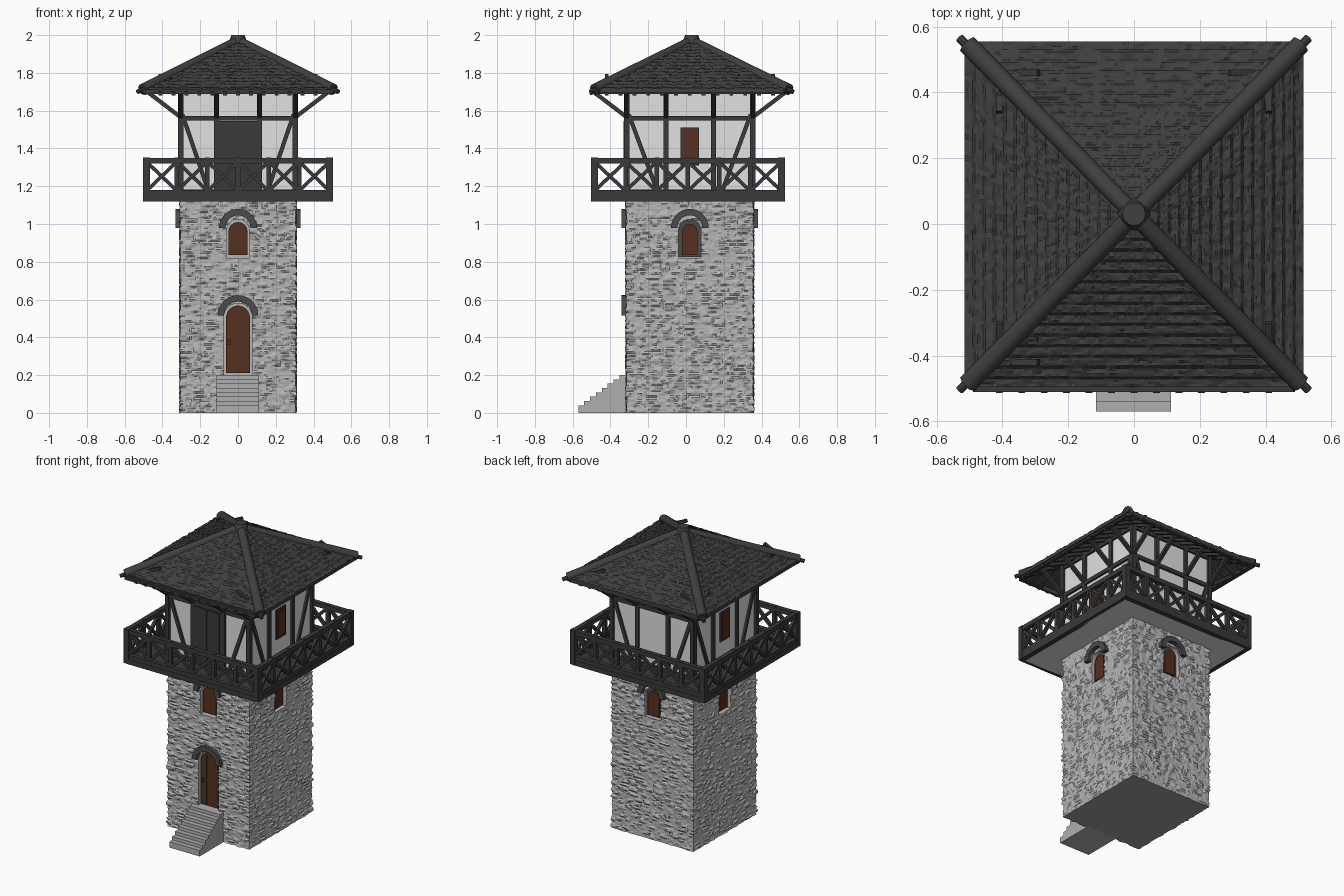
import bpy, bmesh, math
from mathutils import Vector, Matrix, noise

cube = bpy.data.objects.get("Cube")
if cube:
    bpy.data.objects.remove(cube, do_unlink=True)


def material(name, r, g, b):
    m = bpy.data.materials.new(name)
    m.use_nodes = True
    m.diffuse_color = (r, g, b, 1)
    m.node_tree.nodes["Principled BSDF"].inputs["Base Color"].default_value = (r, g, b, 1)
    return m


STONE = material("rough stone", .46, .46, .46)
BASE = material("foundation grey", .34, .34, .34)
STEP = material("step stone", .43, .43, .43)
ARCH = material("dark arch stone", .07, .07, .07)
PLASTER = material("white plaster", .75, .75, .75)
TIMBER = material("dark timber", .042, .042, .042)
ROOF = material("roof shingle", .05, .05, .05)
BROWN = material("brown wood", .095, .03, .012)

WALL = (.31, .34, .02)      # half width, half depth, centre y
RAIL = (.485, .495, .01)
EAVE = (.515, .525, .03)


def at(k, u, out, z, ring=WALL):
    """Point on side k (front, +x, back, -x): u along it, out away from it."""
    hx, hy, cy = ring
    x, y = [(u, -hy - out), (hx + out, u), (-u, hy + out), (-hx - out, -u)][k]
    return Vector((x, y + cy, z))


def half(k, ring):
    return ring[k % 2]


def finish(bm, name, mat, smooth=False):
    bmesh.ops.recalc_face_normals(bm, faces=bm.faces)
    me = bpy.data.meshes.new(name)
    bm.to_mesh(me)
    bm.free()
    ob = bpy.data.objects.new(name, me)
    bpy.context.collection.objects.link(ob)
    if mat:
        me.materials.append(mat)
    if smooth:
        bpy.context.view_layer.objects.active = ob
        ob.select_set(True)
        bpy.ops.object.shade_smooth_by_angle(angle=math.radians(40))
        ob.select_set(False)
    return ob


def box(bm, lo, hi):
    lo, hi = Vector(lo), Vector(hi)
    mat = Matrix.Translation((lo + hi) / 2) @ Matrix.Diagonal((hi - lo).to_4d())
    mat[3][3] = 1
    return bmesh.ops.create_cube(bm, size=1, matrix=mat)


def beam(bm, p, q, w, sides=0, w2=None):
    """Square or round bar from p to q."""
    d = q - p
    mat = Matrix.Translation((p + q) / 2) @ d.to_track_quat('Z', 'Y').to_matrix().to_4x4()
    if sides:
        bmesh.ops.create_cone(bm, cap_ends=True, segments=sides, radius1=w / 2,
                              radius2=(w2 or w) / 2, depth=d.length, matrix=mat)
    else:
        bmesh.ops.create_cube(bm, size=1, matrix=mat @ Matrix.Diagonal((w, w, d.length, 1)))


def prism(bm, k, outline, o1, o2):
    """Extrude a (u, z) outline on side k between two distances from the wall."""
    a = [bm.verts.new(at(k, u, o1, z)) for u, z in outline]
    b = [bm.verts.new(at(k, u, o2, z)) for u, z in outline]
    bm.faces.new(a)
    bm.faces.new(b[::-1])
    for i in range(len(a)):
        j = (i + 1) % len(a)
        bm.faces.new((a[i], b[i], b[j], a[j]))


def arc(r, zc, n=14):
    return [(r * math.cos(math.pi * i / n), zc + r * math.sin(math.pi * i / n)) for i in range(n + 1)]


def arched(w, z0, zc):
    return [(-w, z0), (w, z0)] + arc(w, zc)


# Stone tower shaft: finely divided block with raised stones
bm = bmesh.new()
hx, hy, cy = WALL[0] - .008, WALL[1] - .008, WALL[2]
box(bm, (-hx, cy - hy, 0), (hx, cy + hy, 1.13))
for axis, cuts in ((2, 110), (0, 54), (1, 58)):
    along = [e for e in bm.edges if abs((e.verts[0].co - e.verts[1].co).normalized()[axis]) > .9]
    bmesh.ops.subdivide_edges(bm, edges=along, cuts=cuts, use_grid_fill=True)
for v in bm.verts:
    x, y, z = v.co
    dist, _ = noise.voronoi(Vector((x * 15, y * 15, z * 34)))
    bump = min(.013, .035 * (dist[1] - dist[0])) + .004 * noise.noise(v.co * 40) - .004
    if abs(abs(x) - hx) < 1e-4:
        v.co.x += math.copysign(bump, x)
    if abs(abs(y - cy) - hy) < 1e-4:
        v.co.y += math.copysign(bump, y - cy)
shaft = finish(bm, "stone_tower", STONE)

# Recesses for the entrance and the four arched windows
bm = bmesh.new()
prism(bm, 0, arched(.075, .2, .505), -.045, .06)
for k in range(4):
    prism(bm, k, arched(.06, .82, .965), -.045, .06)
cutter = finish(bm, "opening_cutter", None)
cutter.hide_render = True
mod = shaft.modifiers.new("openings", 'BOOLEAN')
mod.operation, mod.solver, mod.object = 'DIFFERENCE', 'EXACT', cutter
bpy.context.view_layer.objects.active = shaft
bpy.ops.object.modifier_apply(modifier=mod.name)
bpy.data.objects.remove(cutter, do_unlink=True)
shaft.data.materials.append(BASE)
for f in shaft.data.polygons:
    f.material_index = 1 if f.normal.z < -.9 and f.center.z < .01 else 0

# Arches, door leaf, shutters and window frames
arches, leaves, frames = bmesh.new(), bmesh.new(), bmesh.new()
prism(arches, 0, arc(.108, .515) + arc(.074, .515)[::-1], -.02, .022)
prism(leaves, 0, arched(.063, .21, .505), -.06, -.015)
for k in range(4):
    prism(arches, k, arc(.1, .98) + arc(.066, .98)[::-1], -.02, .022)
    if k:
        prism(frames, k, arched(.059, .825, .965), -.06, -.028)
    prism(leaves, k, arched(.04 if k else .05, .835, .96), -.06, -.015)
finish(arches, "arch_stones", ARCH)
finish(frames, "window_frames", ARCH)
finish(leaves, "door_and_shutters", BROWN)
bm = bmesh.new()
for u in (-.022, .022):
    prism(bm, 0, [(u - .002, .215), (u + .002, .215), (u + .002, .55), (u - .002, .55)], -.016, -.012)
prism(bm, 0, [(-.055, .36), (-.04, .36), (-.04, .39), (-.055, .39)], -.016, -.007)
finish(bm, "door_seams", TIMBER)

# Entrance stairs
bm = bmesh.new()
n = 8
for i in range(n):
    box(bm, (-.115, -.57 + i * .031, 0), (.112, -.3, .04 + i * .16 / (n - 1)))
stairs = finish(bm, "entrance_stairs", STEP)

# Balcony deck with pale underside
bm = bmesh.new()
box(bm, (-.48, -.48, 1.118), (.48, .5, 1.16))
deck = finish(bm, "balcony_deck", TIMBER)
deck.data.materials.append(PLASTER)
for f in deck.data.polygons:
    f.material_index = 1 if f.normal.z < -.5 else 0

# Balcony railing: edge beam, handrail, posts and crosses on every side
bm = bmesh.new()
bays = 6
for k in range(4):
    h = half(k, RAIL)
    for z, w in ((1.135, .034), (1.165, .03), (1.335, .03)):
        beam(bm, at(k, -h, 0, z, RAIL), at(k, h, 0, z, RAIL), w)
    for i in range(bays):
        a, b = -h + 2 * h * i / bays, -h + 2 * h * (i + 1) / bays
        beam(bm, at(k, a, 0, 1.12, RAIL), at(k, a, 0, 1.352, RAIL), .024 if i else .036)
        beam(bm, at(k, a, .004, 1.175, RAIL), at(k, b, .004, 1.33, RAIL), .019)
        beam(bm, at(k, b, -.004, 1.175, RAIL), at(k, a, -.004, 1.33, RAIL), .019)
finish(bm, "balcony_railing", TIMBER)

# Plastered upper room
bm = bmesh.new()
box(bm, (-.3, -.31, 1.15), (.3, .35, 1.8))
finish(bm, "upper_room", PLASTER)

# Timber frame, eave brackets and rafters
bm = bmesh.new()
for k in range(4):
    h = half(k, WALL)
    for z in (1.17, 1.56, 1.76):
        beam(bm, at(k, -h, -.01, z), at(k, h, -.01, z), .026)
    posts = (-h + .005, -.37 * h, .37 * h, h - .005)
    for u in posts:
        beam(bm, at(k, u, -.008, 1.15), at(k, u, -.008, 1.79), .026)
        beam(bm, at(k, u, 0, 1.57), at(k, u, .17, 1.7), .022)
    for s in (-1, 1):
        beam(bm, at(k, s * .95 * h, -.008, 1.58), at(k, s * .5 * h, -.008, 1.17), .022)
    beam(bm, at(k, -h - .18, .18, 1.7), at(k, h + .18, .18, 1.7), .022)
    for i in range(13):
        u = (i / 6 - 1) * (h + .1)
        beam(bm, at(k, u, -.02, 1.785), at(k, u, .19, 1.69), .02)
finish(bm, "timber_frame", TIMBER)

# Balcony door and upper side windows
bm = bmesh.new()
for a, b, o in ((-.105, .105, .006), (-.09, -.004, .012), (.004, .09, .012)):
    prism(bm, 0, [(a, 1.16), (b, 1.16), (b, 1.545), (a, 1.545)], -.03, o)
for k in (1, 3):
    prism(bm, k, [(-.05, 1.31), (.05, 1.31), (.05, 1.51), (-.05, 1.51)], -.03, 0)
finish(bm, "balcony_door_and_frames", TIMBER)
bm = bmesh.new()
for k in (1, 3):
    prism(bm, k, [(-.038, 1.325), (.038, 1.325), (.038, 1.498), (-.038, 1.498)], -.02, .006)
finish(bm, "upper_shutters", BROWN)

# Shingled roof slopes with stepped courses, and the plain underside
bm = bmesh.new()
apex = Vector((0, EAVE[2], 1.98))
rows, cols, courses = 64, 64, 16
for k in range(4):
    h = half(k, EAVE)
    grid = []
    for j in range(rows + 1):
        t = j / rows * .985
        line = []
        for i in range(cols + 1):
            p = at(k, (2 * i / cols - 1) * h, 0, 1.712, EAVE).lerp(apex, t)
            course = (j * courses / rows) % 1
            p.z += .008 * (1 - course) + .007 * noise.noise(p * 45) + .004 * noise.noise(p * 110)
            line.append(bm.verts.new(p))
        grid.append(line)
    for j in range(rows):
        for i in range(cols):
            bm.faces.new((grid[j][i], grid[j][i + 1], grid[j + 1][i + 1], grid[j + 1][i]))
    # eave edge and underside
    low = [bm.verts.new(at(k, (2 * i / cols - 1) * h, 0, 1.695, EAVE)) for i in range(cols + 1)]
    for i in range(cols):
        bm.faces.new((low[i], low[i + 1], grid[0][i + 1], grid[0][i]))
    bm.faces.new(low[::-1] + [bm.verts.new(apex - Vector((0, 0, .03)))])
finish(bm, "shingle_roof", ROOF)

# Hip logs, their corner ends and the peak cap
bm = bmesh.new()
top = Vector((0, EAVE[2], 1.968))
for sx in (-1, 1):
    for sy in (-1, 1):
        corner = Vector((sx * .505, EAVE[2] + sy * .515, 1.712))
        beam(bm, corner, top, .062, 10, .056)
        tip = Vector((sx * .53, EAVE[2] + sy * .535, 1.7))
        beam(bm, tip, tip.lerp(top, .15), .026, 8)
beam(bm, Vector((0, EAVE[2], 1.94)), Vector((0, EAVE[2], 2)), .11, 12, .07)
finish(bm, "roof_hips", ROOF, smooth=True)
